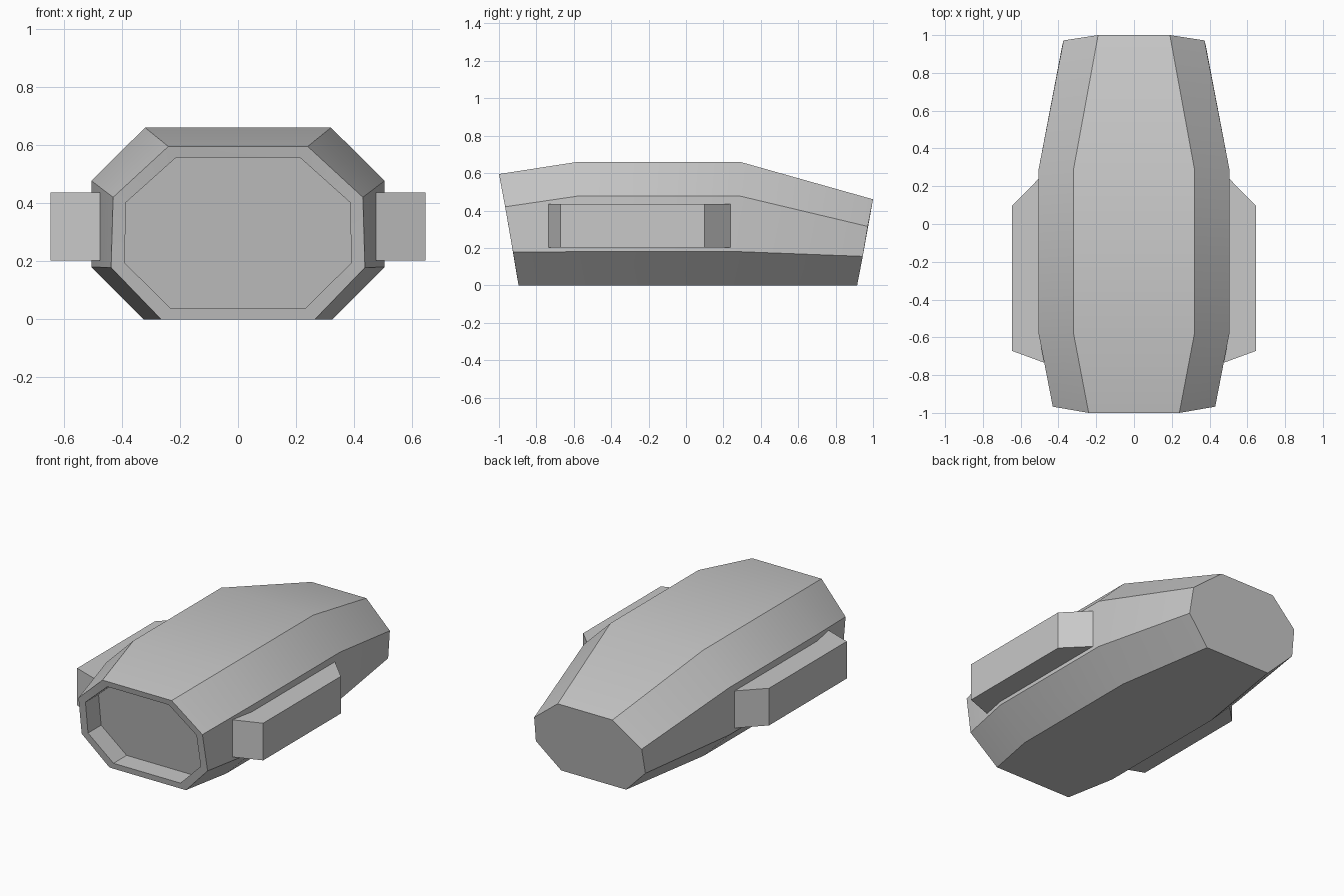
import bpy
import bmesh
from math import radians

cube = bpy.data.objects.get("Cube")
if cube:
    bpy.data.objects.remove(cube, do_unlink=True)

grey = bpy.data.materials.new("plain grey")
grey.use_nodes = True
colour = (0.58, 0.58, 0.58, 1)
grey.diffuse_color = colour
grey.node_tree.nodes["Principled BSDF"].inputs["Base Color"].default_value = colour


def finish(name, bm):
    bmesh.ops.recalc_face_normals(bm, faces=bm.faces)
    mesh = bpy.data.meshes.new(name)
    bm.to_mesh(mesh)
    bm.free()
    obj = bpy.data.objects.new(name, mesh)
    mesh.materials.append(grey)
    bpy.context.collection.objects.link(obj)
    bpy.ops.object.select_all(action='DESELECT')
    obj.select_set(True)
    bpy.context.view_layer.objects.active = obj
    bpy.ops.object.shade_smooth_by_angle(angle=radians(30))
    return obj


def ring(bm, half):
    """Closed octagon from the four points of its +x half, top to bottom."""
    points = half + [(-x, y, z) for x, y, z in reversed(half)]
    return [bm.verts.new(p) for p in points]


def middle(y):
    return [(0.32, y, 0.66), (0.505, y, 0.477), (0.505, y, 0.18), (0.325, y, 0)]


# Hull: octagonal sections lofted from the recessed floor out and to the tail
rim = [(0.213, -0.99, 0.557), (0.385, -0.962, 0.403),
       (0.391, -0.928, 0.195), (0.232, -0.902, 0.038)]
floor = [(x, y + 0.13, z) for x, y, z in rim]
nose = [(0.24, -1, 0.595), (0.43, -0.967, 0.42),
        (0.437, -0.925, 0.178), (0.265, -0.895, 0)]
tail = [(0.19, 1, 0.46), (0.373, 0.972, 0.315),
        (0.38, 0.945, 0.155), (0.225, 0.915, 0)]

bm = bmesh.new()
rings = [ring(bm, s) for s in (floor, rim, nose, middle(-0.58), middle(0.29), tail)]
for a, b in zip(rings, rings[1:]):
    for i in range(8):
        j = (i + 1) % 8
        bm.faces.new((a[i], a[j], b[j], b[i]))
bm.faces.new(rings[0])
bm.faces.new(rings[-1])
finish("hull", bm)

# Side pods: tapered outline extruded upward, mirrored to both sides
outline = [(0.46, -0.74), (0.645, -0.672), (0.645, 0.098), (0.497, 0.247), (0.46, 0.247)]
for side, name in ((1, "left_side_pod"), (-1, "right_side_pod")):
    bm = bmesh.new()
    base = bm.faces.new([bm.verts.new((side * x, y, 0.203)) for x, y in outline])
    grown = bmesh.ops.extrude_face_region(bm, geom=[base])["geom"]
    bmesh.ops.translate(bm, vec=(0, 0, 0.233),
                        verts=[v for v in grown if isinstance(v, bmesh.types.BMVert)])
    if not base.is_valid or len(bm.faces) < 7:
        bm.faces.new([v for v in bm.verts if v.co.z < 0.21])
    finish(name, bm)
